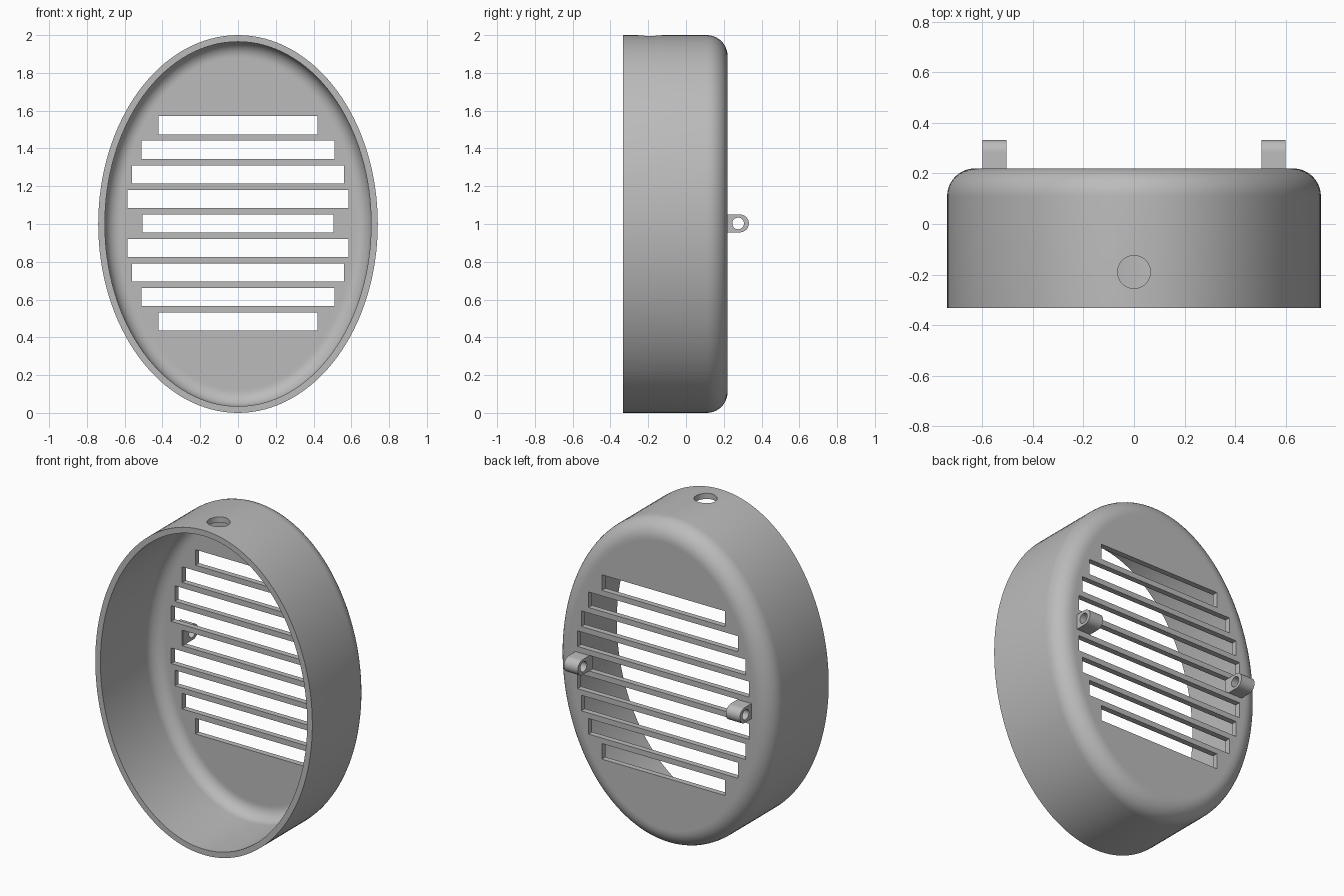
import bpy, bmesh
from math import pi, sin, cos, radians
from mathutils import Matrix, Vector

cube = bpy.data.objects.get("Cube")
if cube:
    bpy.data.objects.remove(cube)

grey = bpy.data.materials.new("plain grey")
grey.use_nodes = True
COLOR = (0.5, 0.5, 0.5, 1)
grey.diffuse_color = COLOR
grey.node_tree.nodes["Principled BSDF"].inputs["Base Color"].default_value = COLOR

RX, RZ, CZ = 0.74, 1.0, 1.0
FRONT, BACK, WALL = -0.333, 0.22, 0.035
MID = 1.003


def make_object(name, bm):
    bmesh.ops.recalc_face_normals(bm, faces=bm.faces)
    mesh = bpy.data.meshes.new(name)
    bm.to_mesh(mesh)
    bm.free()
    mesh.materials.append(grey)
    obj = bpy.data.objects.new(name, mesh)
    bpy.context.collection.objects.link(obj)
    return obj


def add_cylinder(bm, center, radius, depth, axis):
    turn = Vector((0, 0, 1)).rotation_difference(Vector(axis)).to_matrix().to_4x4()
    bmesh.ops.create_cone(bm, cap_ends=True, segments=48, radius1=radius, radius2=radius,
                          depth=depth, matrix=Matrix.Translation(center) @ turn)


def add_box(bm, center, size):
    bmesh.ops.create_cube(bm, size=1, matrix=Matrix.Translation(center) @ Matrix.Diagonal((*size, 1)))


def cut(obj, cutter):
    """Subtract the cutter, apply the result and discard the cutter."""
    cutter.hide_render = True
    mod = obj.modifiers.new("cut", 'BOOLEAN')
    mod.operation = 'DIFFERENCE'
    mod.solver = 'EXACT'
    mod.object = cutter
    bpy.ops.object.select_all(action='DESELECT')
    bpy.context.view_layer.objects.active = obj
    obj.select_set(True)
    bpy.ops.object.modifier_apply(modifier=mod.name)
    bpy.data.objects.remove(cutter)
    bpy.ops.object.shade_smooth_by_angle(angle=radians(30))


def fillet(inset, back, radius, steps=10):
    """Rounded corner as (inset from the rim, y), ending in a narrow flat band."""
    arc = [(inset + radius * (1 - cos(a)), back - radius * (1 - sin(a)))
           for a in (pi / 2 * i / steps for i in range(steps + 1))]
    return arc + [(arc[-1][0] + 0.01, back)]


# Oval cup: outer skin from the back centre to the rim, then the inner skin
outer = fillet(0, BACK, 0.11)
inner = fillet(WALL, BACK - WALL, 0.08)
profile = outer[::-1] + [(0, FRONT), (WALL, FRONT)] + inner
bm = bmesh.new()
SEG = 128
rings = [[bm.verts.new(((RX - d) * cos(2 * pi * i / SEG), y, CZ + (RZ - d) * sin(2 * pi * i / SEG)))
          for i in range(SEG)] for d, y in profile]
for a, b in zip(rings, rings[1:]):
    for i in range(SEG):
        j = (i + 1) % SEG
        bm.faces.new((a[i], a[j], b[j], b[i]))
bm.faces.new(rings[0])
bm.faces.new(rings[-1])
housing = make_object("oval_housing", bm)

# Vent slots and the round hole in the top of the wall
bm = bmesh.new()
for row, half in enumerate((0.42, 0.51, 0.56, 0.585, 0.51, 0.585, 0.56, 0.51, 0.42)):
    add_box(bm, (0, BACK, MID + 0.13 * (4 - row)), (2 * half, 0.2, 0.096))
add_cylinder(bm, (0, -0.19, 2), 0.065, 0.3, (0, 0, 1))
cut(housing, make_object("vent_cutter", bm))

# Mounting lugs: round-ended blocks with a cross hole
R, TIP = 0.047, 0.333
for side, name in ((1, "left_lug"), (-1, "right_lug")):
    bm = bmesh.new()
    outline = [(BACK - WALL + 0.002, MID - R)]
    outline += [(TIP - R + R * cos(a), MID + R * sin(a))
                for a in (pi * (i / 20 - 0.5) for i in range(21))]
    outline += [(BACK - WALL + 0.002, MID + R)]
    x0, x1 = side * 0.505, side * 0.6
    base = bm.faces.new([bm.verts.new((x0, y, z)) for y, z in outline])
    ext = bmesh.ops.extrude_face_region(bm, geom=[base])
    moved = [v for v in ext["geom"] if isinstance(v, bmesh.types.BMVert)]
    bmesh.ops.translate(bm, verts=moved, vec=(x1 - x0, 0, 0))
    lug = make_object(name, bm)
    bm = bmesh.new()
    add_cylinder(bm, (side * 0.55, 0.276, MID), 0.031, 0.3, (1, 0, 0))
    cut(lug, make_object("lug_cutter", bm))
